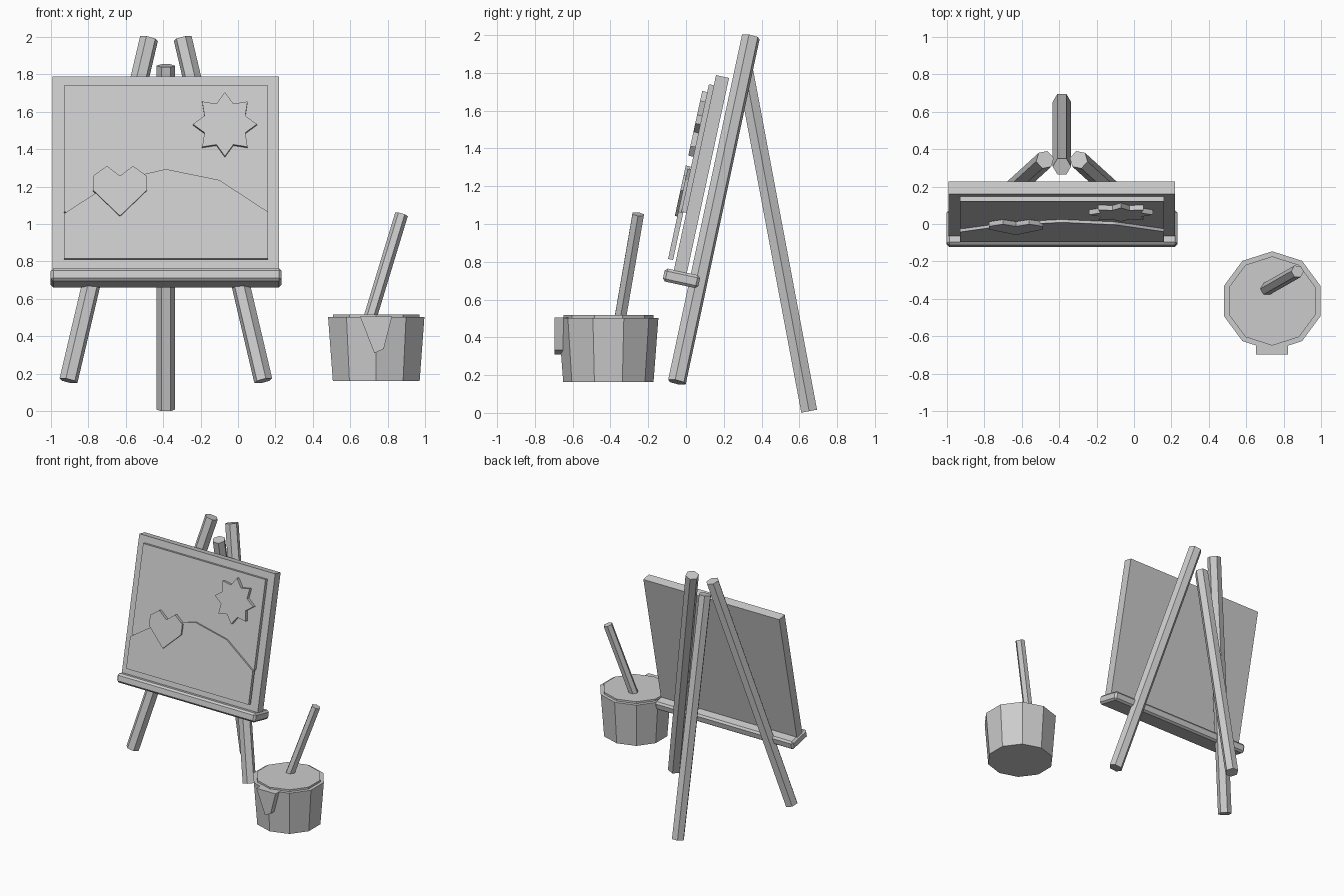
import bpy, bmesh, math
from mathutils import Vector, Matrix

if "Cube" in bpy.data.objects:
    bpy.data.objects.remove(bpy.data.objects["Cube"], do_unlink=True)

grey = bpy.data.materials.new("plain_grey")
grey.use_nodes = True
grey.diffuse_color = (0.6, 0.6, 0.6, 1)
grey.node_tree.nodes["Principled BSDF"].inputs["Base Color"].default_value = (0.6, 0.6, 0.6, 1)

LEAN = math.radians(12.2)
TILT = Matrix.Rotation(-LEAN, 4, 'X')
MID = -0.385          # centre line of the easel


def loft(name, ring_a, ring_b, matrix=Matrix()):
    """Closed solid between two matching rings of points."""
    bm = bmesh.new()
    a = [bm.verts.new(matrix @ Vector(p)) for p in ring_a]
    b = [bm.verts.new(matrix @ Vector(p)) for p in ring_b]
    bm.faces.new(a)
    bm.faces.new(b)
    for i in range(len(a)):
        j = (i + 1) % len(a)
        bm.faces.new((a[i], a[j], b[j], b[i]))
    bmesh.ops.recalc_face_normals(bm, faces=bm.faces)
    mesh = bpy.data.meshes.new(name)
    bm.to_mesh(mesh)
    bm.free()
    mesh.materials.append(grey)
    obj = bpy.data.objects.new(name, mesh)
    bpy.context.collection.objects.link(obj)
    return obj


def pole(name, start, end, radius, sides=6):
    """Straight pole with square-cut ends and one corner level with the ground."""
    start, end = Vector(start), Vector(end)
    axis = (end - start).normalized()
    u = axis.cross(Vector((0, 0, 1))).normalized()
    v = axis.cross(u)
    ring = [radius * (math.cos(t) * u + math.sin(t) * v)
            for t in (math.tau * i / sides for i in range(sides))]
    return loft(name, [start + p for p in ring], [end + p for p in ring])


def plate(name, outline, front, back):
    """Leaning plate; the outline is (x, height) of its front face."""
    pts = [(x, (z + front * math.sin(LEAN)) / math.cos(LEAN)) for x, z in outline]
    return loft(name, [(x, front, h) for x, h in pts],
                [(x, back, h) for x, h in pts], TILT)


def rect(x0, x1, z0, z1):
    return [(x0, z0), (x1, z0), (x1, z1), (x0, z1)]


# Easel legs
for side, label in ((-1, "right"), (1, "left")):
    pole("front_leg_" + label, (MID + side * 0.52, -0.048, 0.163),
         (MID + side * 0.09, 0.343, 1.99), 0.05)
pole("back_leg", (MID, 0.652, 0.009), (MID, 0.307, 1.845), 0.049)

# Canvas and the raised picture on it
plate("canvas", rect(-0.99, 0.22, 0.75, 1.788), -0.2225, -0.152)
plate("picture_sky", rect(-0.93, 0.16, 1.065, 1.74), -0.249, -0.2225)
plate("picture_hill", [(-0.93, 0.815), (0.16, 0.815), (0.16, 1.065), (-0.10, 1.235),
                       (MID, 1.293), (-0.66, 1.23), (-0.93, 1.055)], -0.265, -0.238)
half_heart = [(0.07, 1.31), (0.143, 1.257), (0.143, 1.18)]
heart = ([(0, 1.257)] + half_heart + [(0, 1.043)]
         + [(-x, z) for x, z in reversed(half_heart)])
plate("picture_heart", [(x - 0.63, z) for x, z in heart], -0.278, -0.252)
star = []
for i in range(16):
    r = 0.118 if i % 2 else 0.171
    t = math.tau * i / 16
    star.append((-0.07 + r * math.sin(t), 1.533 + r * math.cos(t)))
plate("picture_sun", star, -0.276, -0.247)

# Tray with chamfered edges
tray_ring = [(-0.27, 0.656), (-0.078, 0.656), (-0.078, 0.726), (-0.27, 0.726)]
tray = loft("tray", [(-1.0, y, h) for y, h in tray_ring],
            [(0.232, y, h) for y, h in tray_ring], TILT)
bevel = tray.modifiers.new("chamfer", 'BEVEL')
bevel.width = 0.014
bevel.segments = 1


# Paint bucket
def decagon(radius, z):
    return [(0.738 + 1.02 * radius * math.sin(t), -0.411 + radius * math.cos(t), z)
            for t in (math.tau * i / 10 for i in range(10))]


loft("bucket", decagon(0.239, 0.163), decagon(0.265, 0.503))
loft("paint", decagon(0.238, 0.48), decagon(0.238, 0.518))
drip = [(0.652, 0.505), (0.822, 0.505), (0.778, 0.333), (0.728, 0.31)]
loft("paint_drip", [(x, -0.697, z) for x, z in drip], [(x, -0.62, z) for x, z in drip])

# Brush handle standing in the paint
pole("brush", (0.69, -0.357, 0.45), (0.873, -0.253, 1.052), 0.035)
